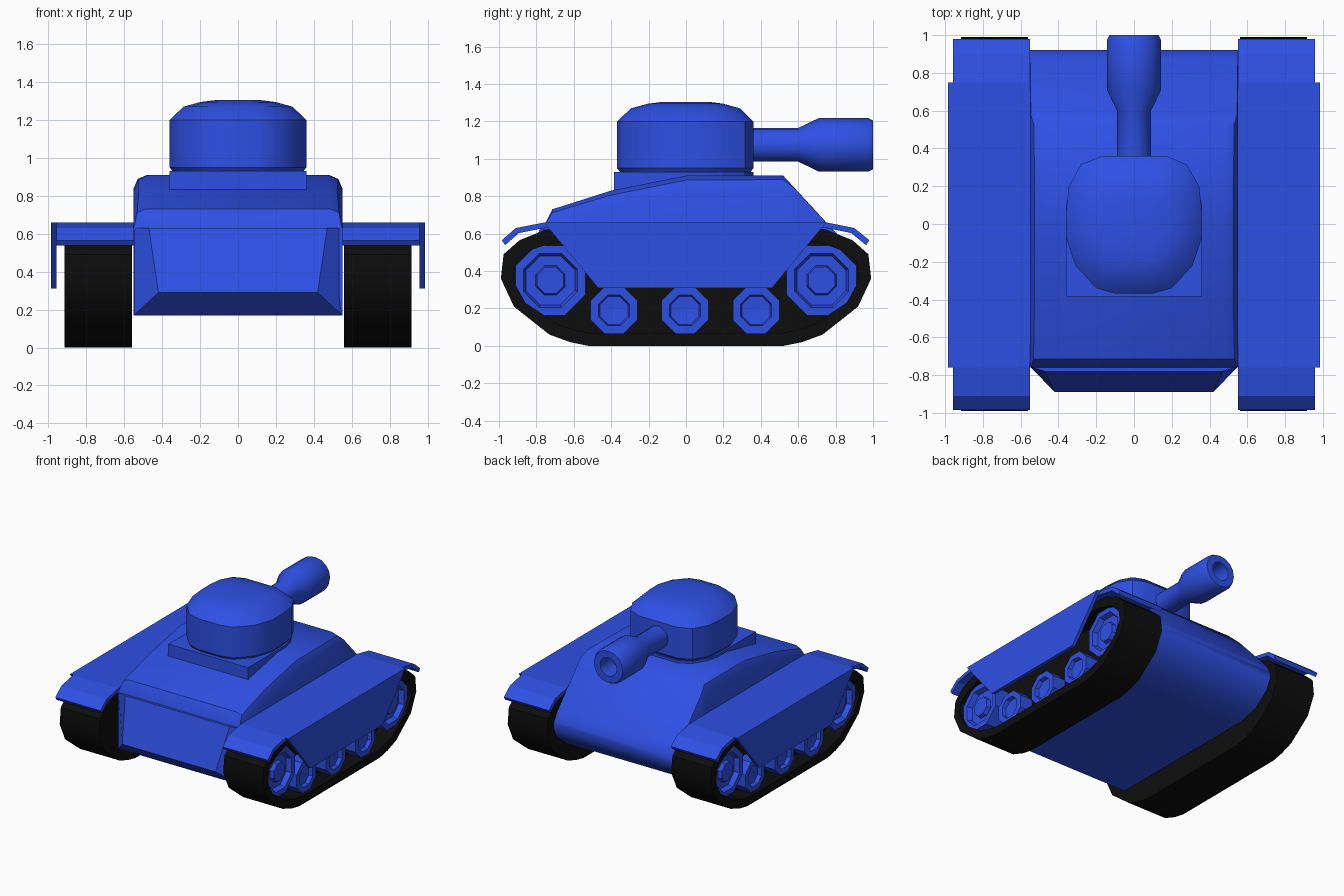
import bpy, bmesh, math

if "Cube" in bpy.data.objects:
    bpy.data.objects.remove(bpy.data.objects["Cube"])


def material(name, rgb):
    m = bpy.data.materials.new(name)
    m.diffuse_color = (*rgb, 1)
    m.use_nodes = True
    m.node_tree.nodes["Principled BSDF"].inputs["Base Color"].default_value = m.diffuse_color
    return m


BLUE = material("blue_paint", (0.027, 0.08, 0.78))
BLACK = material("black_rubber", (0.004, 0.004, 0.004))


def loft(name, rings, mat=BLUE, mirror=False, smooth=None):
    """Skin a list of equal-length closed rings and cap both ends."""
    bm = bmesh.new()
    vs = [[bm.verts.new(p) for p in r] for r in rings]
    n = len(rings[0])
    for a, b in zip(vs, vs[1:]):
        for i in range(n):
            j = (i + 1) % n
            bm.faces.new((a[i], a[j], b[j], b[i]))
    bm.faces.new(vs[0])
    bm.faces.new(vs[-1])
    bmesh.ops.recalc_face_normals(bm, faces=bm.faces)
    me = bpy.data.meshes.new(name)
    bm.to_mesh(me)
    bm.free()
    me.materials.append(mat)
    ob = bpy.data.objects.new(name, me)
    bpy.context.collection.objects.link(ob)
    if smooth:
        bpy.ops.object.select_all(action='DESELECT')
        ob.select_set(True)
        bpy.context.view_layer.objects.active = ob
        bpy.ops.object.shade_smooth_by_angle(angle=math.radians(smooth))
    if mirror:
        ob.modifiers.new("mirror", 'MIRROR')
    return ob


def side(x, profile):
    return [(x, y, z) for y, z in profile]


# Tracks: solid belt with a recessed outer face
half = [(0.52, 0), (0.62, 0.02), (0.73, 0.06), (0.92, 0.21), (0.99, 0.36),
        (0.975, 0.49), (0.89, 0.565), (0.74, 0.625)]
belt = half + [(-y, z) for y, z in reversed(half)]
inner = [(y * 0.934, 0.31 + (z - 0.31) * 0.79) for y, z in belt]
loft("tracks", [side(0.56, belt), side(0.915, belt), side(0.915, inner),
                side(0.77, inner)], BLACK, True, 35)


# Octagonal wheels with a dished face and hub
def wheel(name, y, z, r, rings):
    def octagon(x, s):
        return [(x, y + r * s * math.cos(math.radians(22.5 + 45 * i)),
                 z + r * s * math.sin(math.radians(22.5 + 45 * i))) for i in range(8)]
    loft(name, [octagon(x, s) for x, s in rings], mirror=True)


dish = [(0.76, 1), (0.89, 1), (0.89, 0.77), (0.85, 0.7), (0.85, 0.42), (0.88, 0.38)]
cup = [(0.76, 1), (0.885, 1), (0.885, 0.66), (0.855, 0.6), (0.85, 0.1)]
for i, y in enumerate((-0.725, 0.725)):
    wheel(f"large_wheels_{i}", y, 0.35, 0.202, dish)
for i, y in enumerate((-0.385, -0.005, 0.375)):
    wheel(f"small_wheels_{i}", y, 0.19, 0.135, cup)

# Fenders and side skirts
top = [(-0.985, 0.565), (-0.91, 0.63), (-0.755, 0.66),
       (0.75, 0.66), (0.90, 0.63), (0.98, 0.565)]
under = [(y * 0.982, z - 0.027) for y, z in reversed(top)]
loft("fenders", [side(0.55, top + under), side(0.957, top + under)], mirror=True)
skirt = [(-0.76, 0.66), (0.75, 0.66), (0.46, 0.31), (-0.47, 0.31)]
loft("side_skirts", [side(0.957, skirt), side(0.985, skirt)], mirror=True)


# Hull: cross-sections along y (y, bottom, top, corner size)
def section(y, zb, zt, c, w=0.55):
    right = [(w, zb), (w, zt - c), (w - 0.3 * c, zt - 0.3 * c), (w - c, zt)]
    return [(x, y, z) for x, z in right + [(-x, z) for x, z in reversed(right)]]


stations = [(-0.76, 0.17, 0.64, 0.01), (-0.715, 0.17, 0.73, 0.06),
            (-0.4, 0.17, 0.83, 0.08), (0, 0.17, 0.91, 0.08),
            (0.52, 0.17, 0.91, 0.07), (0.58, 0.17, 0.845, 0.012),
            (0.75, 0.21, 0.66, 0.01), (0.88, 0.31, 0.52, 0.01),
            (0.92, 0.39, 0.45, 0.01)]
loft("hull", [section(*s) for s in stations], smooth=38)

# Sloping rear plate
loft("rear_plate", [
    [(-0.55, -0.755, 0.17), (0.55, -0.755, 0.17), (0.55, -0.755, 0.63), (-0.55, -0.755, 0.63)],
    [(-0.42, -0.89, 0.29), (0.42, -0.89, 0.29), (0.47, -0.78, 0.63), (-0.47, -0.78, 0.63)]],
    smooth=38)

# Turret collar: square at the rear, rounded at the front
collar = [(0.36, -0.385), (0.36, 0.1), (0.335, 0.2), (0.27, 0.31), (0.17, 0.36)]
collar += [(-x, y) for x, y in reversed(collar)]
loft("turret_collar", [[(x, y, z) for x, y in collar] for z in (0.78, 0.93)])

# Turret with a low domed roof
outline = [(0.1, -0.368), (0.2, -0.34), (0.31, -0.22), (0.36, -0.07), (0.36, 0.06),
           (0.345, 0.2), (0.28, 0.315), (0.17, 0.36)]
outline += [(-x, y) for x, y in reversed(outline)]
levels = [(0.925, 0.95), (0.95, 1), (1.2, 1), (1.27, 0.8), (1.295, 0.55), (1.305, 0.33)]
loft("turret", [[(x * s, y * s, z) for x, y in outline] for z, s in levels], smooth=35)

# Gun barrel with a wide hollow muzzle
barrel = [(0.3, 0.09), (0.6, 0.09), (0.71, 0.143), (0.975, 0.143), (1.0, 0.13),
          (1.0, 0.075), (0.85, 0.07)]
N = 16
loft("gun", [[(r * math.cos(2 * math.pi * i / N), y, 1.075 + r * math.sin(2 * math.pi * i / N))
              for i in range(N)] for y, r in barrel], smooth=30)
